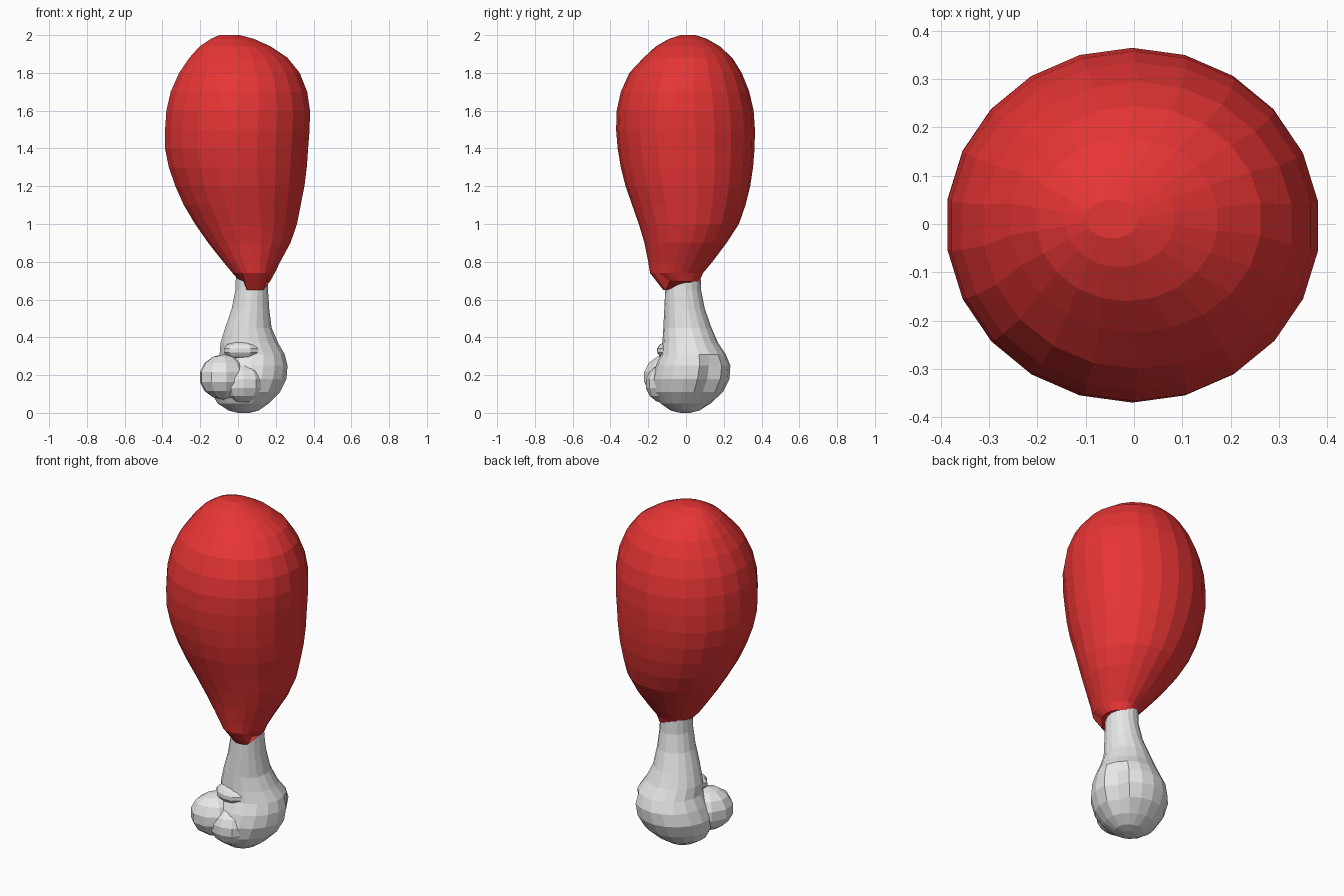
import bpy, bmesh, math
from mathutils import Matrix, Vector


def material(name, rgb):
    m = bpy.data.materials.new(name)
    m.diffuse_color = (*rgb, 1)
    return m


RED = material("red meat", (0.8, 0.035, 0.035))
BONE = material("pale bone", (0.8, 0.8, 0.8))


def finish(bm, name, mat):
    bmesh.ops.recalc_face_normals(bm, faces=bm.faces)
    me = bpy.data.meshes.new(name)
    bm.to_mesh(me)
    bm.free()
    me.materials.append(mat)
    ob = bpy.data.objects.new(name, me)
    bpy.context.collection.objects.link(ob)
    return ob


def loft(name, rings, sides, mat, tweak=None):
    """Rings are (z, xmin, xmax, ymin, ymax); tweak may move each point."""
    bm = bmesh.new()
    loops = []
    for z, x0, x1, y0, y1 in rings:
        loop = []
        for i in range(sides):
            a = math.tau * (i + 0.5) / sides
            c = Vector(((x0 + x1) / 2, (y0 + y1) / 2, z))
            d = Vector(((x1 - x0) / 2 * math.cos(a), (y1 - y0) / 2 * math.sin(a), 0))
            p = c + d
            if tweak:
                p = tweak(p, d, math.degrees(a))
            loop.append(bm.verts.new(p))
        loops.append(loop)
    for lo, hi in zip(loops, loops[1:]):
        for i in range(sides):
            j = (i + 1) % sides
            bm.faces.new((lo[i], lo[j], hi[j], hi[i]))
    bm.faces.new(loops[0][::-1])
    bm.faces.new(loops[-1])
    return finish(bm, name, mat)


# Meat: lopsided egg with a small drip at the front of its lower edge
def drip(p, d, angle):
    if p.z < 0.71 and 235 < angle < 305:
        p.z -= 0.045
    return p


loft("meat", [
    (0.695, 0.01, 0.17, -0.12, 0.07),
    (0.74, -0.03, 0.195, -0.19, 0.09),
    (0.80, -0.08, 0.225, -0.20, 0.14),
    (0.90, -0.16, 0.28, -0.22, 0.215),
    (1.00, -0.23, 0.315, -0.25, 0.28),
    (1.10, -0.29, 0.335, -0.285, 0.315),
    (1.20, -0.335, 0.355, -0.32, 0.34),
    (1.30, -0.37, 0.368, -0.345, 0.355),
    (1.40, -0.39, 0.375, -0.362, 0.363),
    (1.50, -0.39, 0.383, -0.37, 0.365),
    (1.60, -0.383, 0.385, -0.367, 0.358),
    (1.70, -0.36, 0.37, -0.345, 0.335),
    (1.80, -0.315, 0.33, -0.30, 0.295),
    (1.88, -0.26, 0.265, -0.225, 0.245),
    (1.94, -0.205, 0.175, -0.16, 0.18),
    (1.98, -0.145, 0.085, -0.09, 0.11),
    (2.00, -0.10, 0.01, -0.03, 0.05),
], 22, RED, drip)


# Bone: shaft and round knuckle, with a narrow slot at the back right
def slot(p, d, angle):
    if 0.1 < p.z < 0.29 and 25 < angle < 40:
        p -= d * 0.15
    return p


loft("bone", [
    (0.00, 0.00, 0.06, -0.03, 0.02),
    (0.012, -0.05, 0.11, -0.08, 0.07),
    (0.05, -0.11, 0.165, -0.135, 0.13),
    (0.11, -0.145, 0.225, -0.175, 0.195),
    (0.18, -0.155, 0.26, -0.18, 0.23),
    (0.25, -0.13, 0.265, -0.16, 0.235),
    (0.31, -0.10, 0.25, -0.13, 0.21),
    (0.37, -0.095, 0.215, -0.125, 0.17),
    (0.45, -0.07, 0.18, -0.12, 0.135),
    (0.55, -0.035, 0.167, -0.115, 0.10),
    (0.65, -0.015, 0.16, -0.11, 0.08),
    (0.80, -0.01, 0.155, -0.10, 0.075),
], 18, BONE, slot)


# Knuckle lobes: faceted lumps on the front left of the bone end
def lump(name, centre, radii, turn=0):
    bm = bmesh.new()
    bmesh.ops.create_uvsphere(bm, u_segments=10, v_segments=7, radius=1)
    bm.transform(Matrix.Translation(centre) @ Matrix.Rotation(math.radians(turn), 4, "Z")
                 @ Matrix.Diagonal((*radii, 1)))
    finish(bm, name, BONE)


lump("side_lobe", (-0.075, -0.095, 0.19), (0.14, 0.125, 0.12), 45)
lump("front_lobe", (0.03, -0.11, 0.155), (0.115, 0.105, 0.105))
lump("front_ridge", (0.02, -0.085, 0.33), (0.10, 0.07, 0.05), -10)
